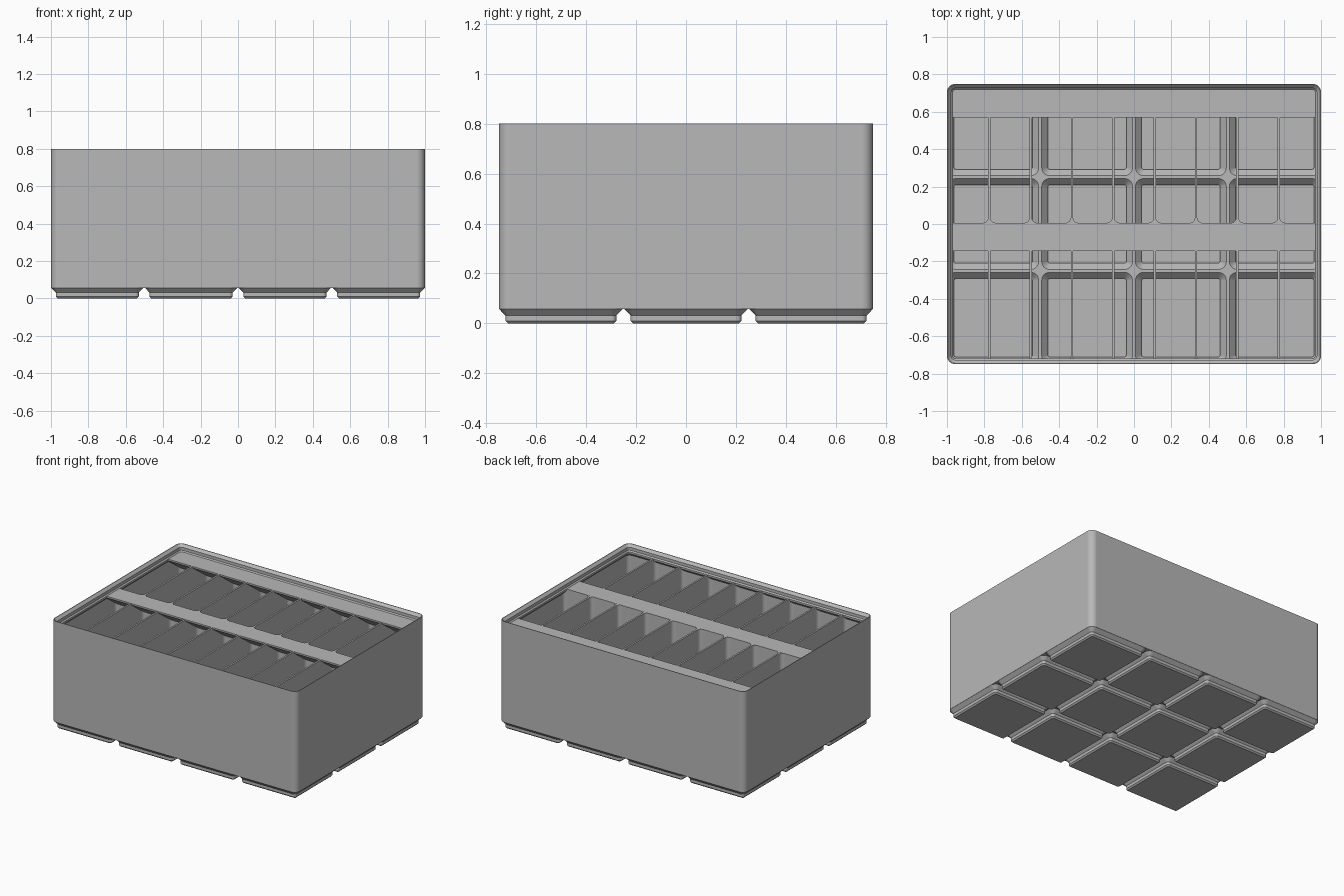
import bpy, bmesh, math

cube = bpy.data.objects.get("Cube")
if cube:
    bpy.data.objects.remove(cube, do_unlink=True)

# Main sizes
HX, HY = 1.0, 0.7493          # half width and half depth
TOP, RIM = 0.80, 0.752        # top of the stacking lip, top of the dividers
BASE = 0.0567                 # height of the feet
PITCH = 0.5015                # spacing of the feet
WALL, DIVIDER = 0.0115, 0.0125
RADIUS = 0.0448
COLUMNS, ROWS = 9, 2

plastic = bpy.data.materials.new("grey plastic")
plastic.use_nodes = True
grey = (0.48, 0.48, 0.48, 1.0)
plastic.diffuse_color = grey
shader = next(n for n in plastic.node_tree.nodes if n.type == 'BSDF_PRINCIPLED')
shader.inputs["Base Color"].default_value = grey
shader.inputs["Roughness"].default_value = 0.6


def rounded_loft(bm, cx, cy, rings, segments=8):
    """Closed solid through rounded rectangles: (half x, half y, corner radius, z)."""
    loops = []
    for hx, hy, r, z in rings:
        loop = []
        for corner, (sx, sy) in enumerate(((1, 1), (-1, 1), (-1, -1), (1, -1))):
            for k in range(segments + 1):
                a = math.pi / 2 * (corner + k / segments)
                loop.append(bm.verts.new((cx + sx * (hx - r) + r * math.cos(a),
                                          cy + sy * (hy - r) + r * math.sin(a), z)))
        loops.append(loop)
    n = len(loops[0])
    for low, high in zip(loops, loops[1:]):
        for i in range(n):
            j = (i + 1) % n
            bm.faces.new((low[i], low[j], high[j], high[i]))
    bm.faces.new(loops[0][::-1])
    bm.faces.new(loops[-1])


def make_object(name, bm):
    bmesh.ops.recalc_face_normals(bm, faces=bm.faces)
    mesh = bpy.data.meshes.new(name)
    bm.to_mesh(mesh)
    bm.free()
    mesh.materials.append(plastic)
    obj = bpy.data.objects.new(name, mesh)
    bpy.context.collection.objects.link(obj)
    return obj


def select_only(obj):
    bpy.ops.object.select_all(action='DESELECT')
    obj.select_set(True)
    bpy.context.view_layer.objects.active = obj


def boolean(target, other, operation):
    """Apply a boolean and discard the helper."""
    other.hide_render = True
    mod = target.modifiers.new("boolean", 'BOOLEAN')
    mod.operation, mod.object, mod.solver = operation, other, 'EXACT'
    select_only(target)
    bpy.ops.object.modifier_apply(modifier=mod.name)
    bpy.data.objects.remove(other, do_unlink=True)


def box_loft(name, inset_heights):
    """Loft of the bin outline, given (inset, z) pairs."""
    bm = bmesh.new()
    rounded_loft(bm, 0, 0, [(HX - i, HY - i, RADIUS - i, z) for i, z in inset_heights])
    return make_object(name, bm)


def grid_loft(name, profile):
    """One loft for each foot cell, given (half size, radius, z)."""
    bm = bmesh.new()
    for i in range(4):
        for j in range(3):
            rounded_loft(bm, (i - 1.5) * PITCH, (j - 1) * PITCH,
                         [(h, h, r, z) for h, r, z in profile])
    return make_object(name, bm)


# Solid body with its stepped feet
bin_body = box_loft("bin_body", [(0, BASE), (0, TOP)])
feet = grid_loft("feet", [(0.2125, 0.0096, 0), (0.222, 0.019, 0.0096),
                          (0.222, 0.019, 0.031), (0.2475, 0.0443, BASE + 0.0006)])
boolean(bin_body, feet, 'UNION')

# Stacking lip
lip_cutter = box_loft("lip_cutter", [(0.031, RIM), (0.0227, RIM + 0.0084),
                                     (0.0227, 0.782), (0.0046, TOP), (0.0046, TOP + 0.01)])
boolean(bin_body, lip_cutter, 'DIFFERENCE')

# Cavity with hollow feet below and an overhang under the lip
cavity = box_loft("cavity", [(WALL - 0.001, 0.069), (WALL - 0.001, 0.718),
                             (0.0315, 0.739), (0.0315, RIM + 0.006)])
pockets = grid_loft("pockets", [(0.2097, 0.012, 0.0145), (0.2097, 0.012, 0.036),
                                (0.2427, 0.042, 0.069), (0.2487, 0.042, 0.075)])
boolean(cavity, pockets, 'UNION')

# Split the cavity into compartments; what stays between them is the dividers
bm = bmesh.new()
step_x = (2 * (HX - WALL) + DIVIDER) / COLUMNS
step_y = (2 * (HY - WALL) + DIVIDER) / ROWS
for i in range(COLUMNS):
    for j in range(ROWS):
        hx, hy = (step_x - DIVIDER) / 2, (step_y - DIVIDER) / 2
        rounded_loft(bm, (i - (COLUMNS - 1) / 2) * step_x, (j - (ROWS - 1) / 2) * step_y,
                     [(hx, hy, 0.028, 0.005), (hx, hy, 0.028, RIM + 0.003)])
compartments = make_object("compartments", bm)
boolean(cavity, compartments, 'INTERSECT')
boolean(bin_body, cavity, 'DIFFERENCE')

select_only(bin_body)
bpy.ops.object.shade_smooth_by_angle(angle=math.radians(30))
weighted = bin_body.modifiers.new("flat wall normals", 'WEIGHTED_NORMAL')
weighted.keep_sharp = True


def label_tab(name, front, back):
    """Ledge with a sloped underside."""
    bm = bmesh.new()
    top, lip = RIM + 0.0005, 0.012
    drop = lip + (back - front) * math.tan(math.radians(36))
    profile = [(front, top), (back, top), (back, top - drop), (front, top - lip)]
    face = bm.faces.new([bm.verts.new((-0.98, y, z)) for y, z in profile])
    side = bmesh.ops.extrude_face_region(bm, geom=[face])
    bmesh.ops.translate(bm, vec=(1.96, 0, 0),
                        verts=[v for v in side["geom"] if isinstance(v, bmesh.types.BMVert)])
    return make_object(name, bm)


# Label ledges along the back of each row
label_tab("back_label_tab", 0.57, 0.738)
label_tab("middle_label_tab", -0.145, 0.006)
